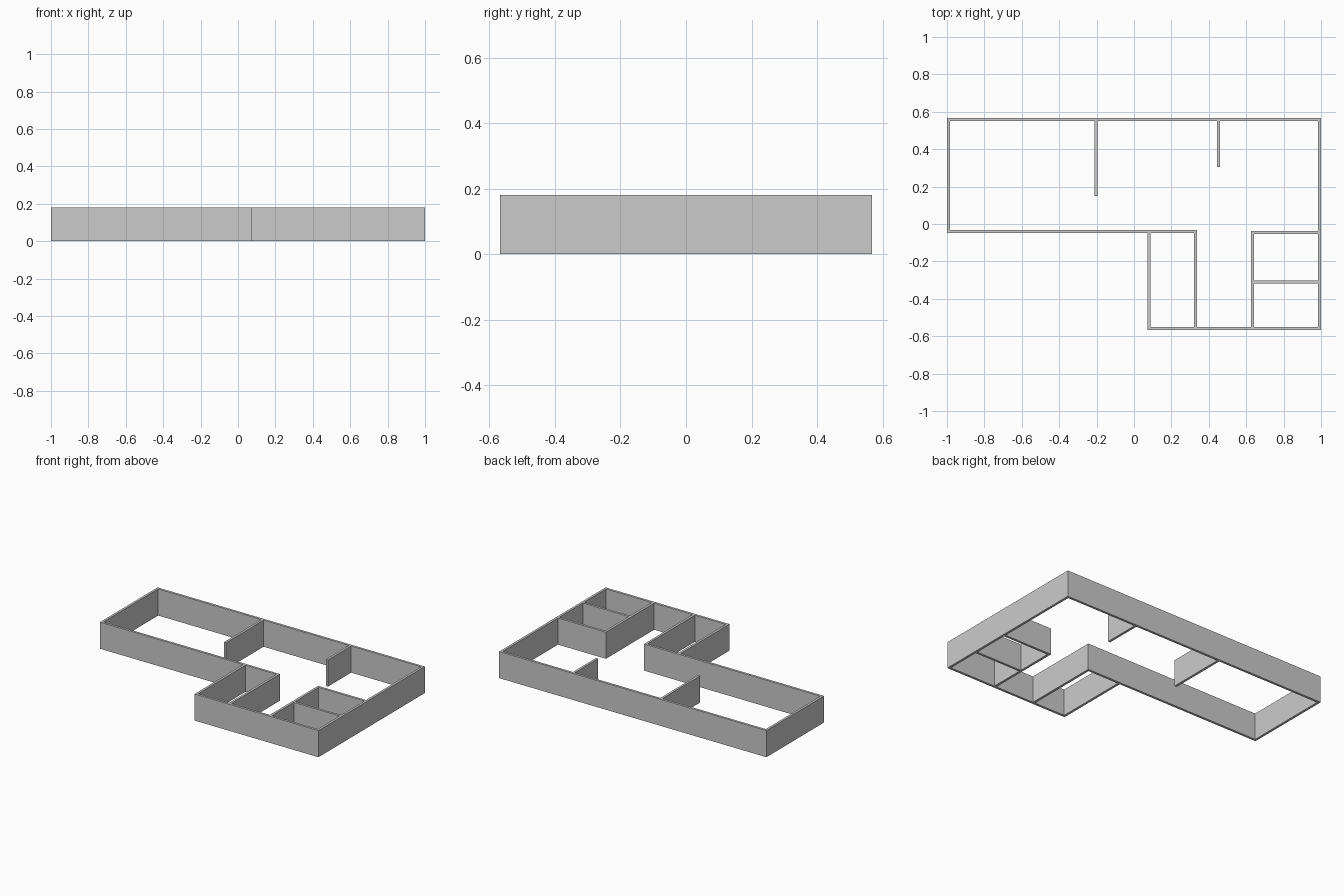
import bpy, bmesh

if "Cube" in bpy.data.objects:
    bpy.data.objects.remove(bpy.data.objects["Cube"])

HEIGHT = 0.18
T = 0.016  # wall thickness


def extrude_up(name, bm):
    # raise flat floor-level faces to full wall height
    res = bmesh.ops.extrude_face_region(bm, geom=bm.faces[:], use_keep_orig=True)
    verts = [g for g in res["geom"] if isinstance(g, bmesh.types.BMVert)]
    bmesh.ops.translate(bm, verts=verts, vec=(0, 0, HEIGHT))
    bmesh.ops.recalc_face_normals(bm, faces=bm.faces[:])
    mesh = bpy.data.meshes.new(name)
    bm.to_mesh(mesh)
    bm.free()
    obj = bpy.data.objects.new(name, mesh)
    bpy.context.collection.objects.link(obj)
    return obj


def wall(name, x0, x1, y0, y1):
    bm = bmesh.new()
    bm.faces.new([bm.verts.new((x, y, 0)) for x, y in
                  ((x0, y0), (x1, y0), (x1, y1), (x0, y1))])
    return extrude_up(name, bm)


# L-shaped outer shell: outline and its mitred inner offset
X_STEP, Y_STEP, Y_END = 0.073, -0.047, 0.568
outer = [(-1, Y_STEP), (X_STEP, Y_STEP), (X_STEP, -Y_END),
         (1, -Y_END), (1, Y_END), (-1, Y_END)]
inner = [(-1 + T, Y_STEP + T), (X_STEP + T, Y_STEP + T), (X_STEP + T, -Y_END + T),
         (1 - T, -Y_END + T), (1 - T, Y_END - T), (-1 + T, Y_END - T)]
bm = bmesh.new()
vo = [bm.verts.new((x, y, 0)) for x, y in outer]
vi = [bm.verts.new((x, y, 0)) for x, y in inner]
for i in range(6):
    j = (i + 1) % 6
    bm.faces.new((vo[i], vo[j], vi[j], vi[i]))
extrude_up("outer_walls", bm)

top, bottom, right = Y_END - T, -Y_END + T, 1 - T

# stub partitions hanging off the back wall
wall("long_stub_wall", -0.211, -0.195, 0.15, top)
wall("short_stub_wall", 0.444, 0.46, 0.305, top)

# narrow room beside the step
wall("narrow_room_back", X_STEP + T, 0.336, Y_STEP, Y_STEP + T)
wall("narrow_room_side", 0.32, 0.336, bottom, Y_STEP)

# two small rooms in the front right corner
wall("small_rooms_side", 0.625, 0.641, bottom, -0.037)
wall("small_rooms_back", 0.641, right, -0.053, -0.037)
wall("small_rooms_divider", 0.641, right, -0.319, -0.303)
